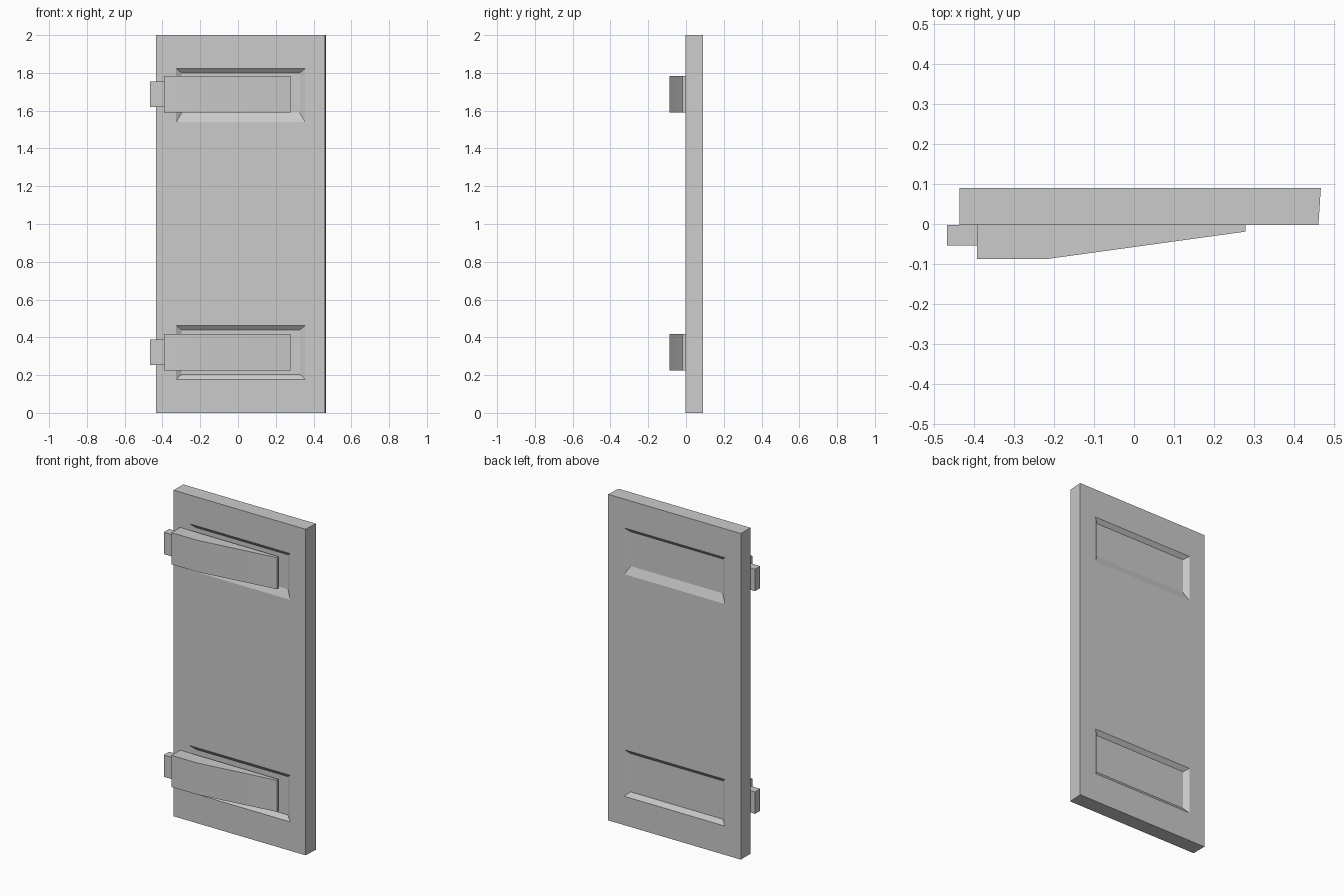
import bpy, bmesh, math

if "Cube" in bpy.data.objects:
    bpy.data.objects.remove(bpy.data.objects["Cube"])

FRONT, BACK = -0.003, 0.09
DEPTH = 0.02
PX = (-0.327, 0.356)          # panel opening in x
INSET_X = 0.029
# opening bottom, opening top, bottom bevel height, top bevel height
PANELS = [(0.177, 0.463, 0.027, 0.024), (1.539, 1.823, 0.05, 0.023)]


def add_object(name, bm, smooth=False):
    bmesh.ops.recalc_face_normals(bm, faces=bm.faces)
    mesh = bpy.data.meshes.new(name)
    bm.to_mesh(mesh)
    bm.free()
    ob = bpy.data.objects.new(name, mesh)
    bpy.context.collection.objects.link(ob)
    if smooth:
        bpy.ops.object.select_all(action='DESELECT')
        ob.select_set(True)
        bpy.context.view_layer.objects.active = ob
        bpy.ops.object.shade_smooth_by_angle(angle=math.radians(30))
    return ob


def extruded_profile(name, points, z0, z1, smooth=False):
    """Top-view outline raised from z0 to z1."""
    bm = bmesh.new()
    face = bm.faces.new([bm.verts.new((x, y, z0)) for x, y in points])
    up = bmesh.ops.extrude_face_region(bm, geom=[face])['geom']
    bmesh.ops.translate(bm, vec=(0, 0, z1 - z0),
                        verts=[v for v in up if isinstance(v, bmesh.types.BMVert)])
    return add_object(name, bm, smooth)


def panelled_side(bm, y, right, inward):
    """One door face: a grid whose panel cells sink into bevelled recesses."""
    xs = [-0.435, *PX, right]
    zs = [0, PANELS[0][0], PANELS[0][1], PANELS[1][0], PANELS[1][1], 2]
    grid = [[bm.verts.new((x, y, z)) for x in xs] for z in zs]
    for r in range(5):
        for c in range(3):
            ring = [grid[r][c], grid[r][c + 1], grid[r + 1][c + 1], grid[r + 1][c]]
            if c == 1 and r in (1, 3):
                z0, z1, low, high = PANELS[r // 2]
                x0, x1 = PX[0] + INSET_X, PX[1] - INSET_X
                inner = [bm.verts.new((x, y + inward * DEPTH, z)) for x, z in
                         ((x0, z0 + low), (x1, z0 + low), (x1, z1 - high), (x0, z1 - high))]
                for i in range(4):
                    j = (i + 1) % 4
                    bm.faces.new((ring[i], ring[j], inner[j], inner[i]))
                ring = inner
            bm.faces.new(ring)
    # outline of the face, in order
    return (grid[0] + [row[-1] for row in grid[1:]] + grid[-1][-2::-1]
            + [row[0] for row in grid[-2:0:-1]])


# Door slab with two recessed panels on both faces
bm = bmesh.new()
a = panelled_side(bm, FRONT, 0.46, 1)
b = panelled_side(bm, BACK, 0.466, -1)
for i in range(len(a)):
    j = (i + 1) % len(a)
    bm.faces.new((a[i], a[j], b[j], b[i]))
add_object("door_slab", bm)

# Tapered hinge straps with their pivot blocks
strap = [(-0.391, FRONT), (-0.391, -0.087), (-0.215, -0.087), (0.278, -0.019), (0.278, FRONT)]
block = [(-0.466, FRONT), (-0.466, -0.054), (-0.391, -0.054), (-0.391, FRONT)]
for label, z in (("lower", 0.3205), ("upper", 1.6865)):
    extruded_profile(label + "_hinge_strap", strap, z - 0.097, z + 0.097, True)
    extruded_profile(label + "_hinge_block", block, z - 0.067, z + 0.067)
